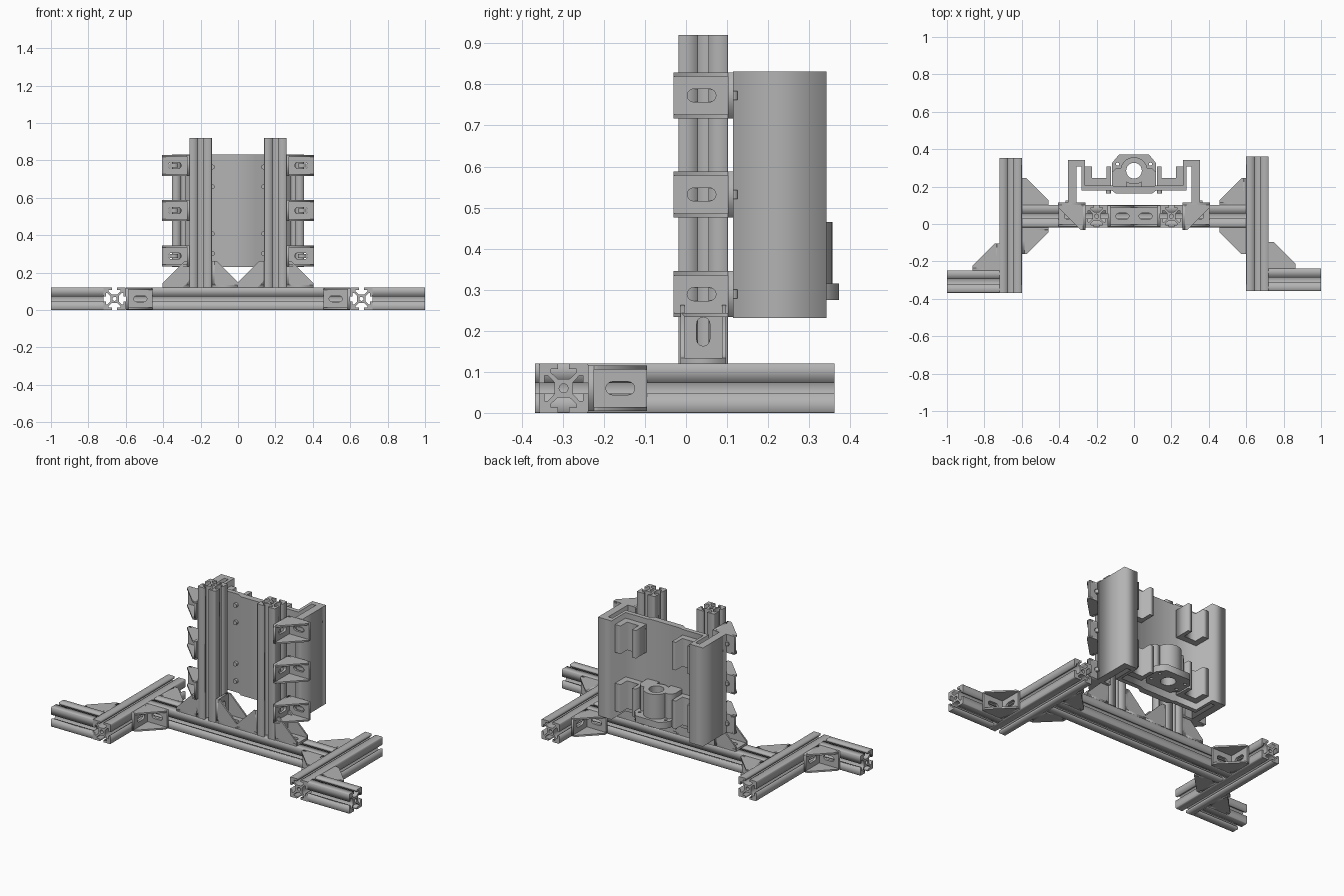
import bpy
from math import cos, sin, pi
from mathutils import Matrix, Vector

if "Cube" in bpy.data.objects:
    bpy.data.objects.remove(bpy.data.objects["Cube"], do_unlink=True)

grey = bpy.data.materials.new("plain grey")
grey.use_nodes = True
grey.diffuse_color = (0.45, 0.45, 0.45, 1)
grey.node_tree.nodes["Principled BSDF"].inputs["Base Color"].default_value = grey.diffuse_color


def frame(origin, xdir, ydir):
    """Placement whose local x and y follow the given directions."""
    x, y = Vector(xdir), Vector(ydir)
    return Matrix.Translation(origin) @ Matrix((x, y, x.cross(y))).transposed().to_4x4()


def prism(name, loops, depth, place):
    """Extrude flat outlines (inner loops become holes), centred on local z."""
    curve = bpy.data.curves.new(name, "CURVE")
    curve.dimensions, curve.fill_mode, curve.extrude = "2D", "BOTH", depth / 2
    for loop in loops:
        spline = curve.splines.new("POLY")
        spline.points.add(len(loop) - 1)
        for point, (x, y) in zip(spline.points, loop):
            point.co = (x, y, 0, 1)
        spline.use_cyclic_u = True
    temp = bpy.data.objects.new(name, curve)
    bpy.context.collection.objects.link(temp)
    mesh = bpy.data.meshes.new_from_object(temp.evaluated_get(bpy.context.evaluated_depsgraph_get()))
    bpy.data.objects.remove(temp)
    mesh.materials.clear()
    mesh.materials.append(grey)
    obj = bpy.data.objects.new(name, mesh)
    obj.matrix_world = place
    bpy.context.collection.objects.link(obj)
    return obj


def circle(r, cx=0, cy=0, n=24):
    return [(cx + r * cos(2 * pi * i / n), cy + r * sin(2 * pi * i / n)) for i in range(n)]


def rect(x0, x1, y0, y1):
    return [(x0, y0), (x1, y0), (x1, y1), (x0, y1)]


def slot(cx, length, r):
    """Rounded slot along local x."""
    half = length / 2 - r
    arc = [(-pi / 2 + pi * i / 8) for i in range(9)]
    return ([(cx + half + r * cos(a), r * sin(a)) for a in arc] +
            [(cx - half - r * cos(a), -r * sin(a)) for a in arc])


def box(name, x0, x1, y0, y1, z0, z1):
    return prism(name, [rect(x0, x1, y0, y1)], z1 - z0, Matrix.Translation((0, 0, (z0 + z1) / 2)))


X, Y, Z = Vector((1, 0, 0)), Vector((0, 1, 0)), Vector((0, 0, 1))

# Slotted aluminium section: one side, repeated by quarter turns
side = [(1, -.95), (1, -.22), (.78, -.22), (.78, -.52), (.64, -.52), (.38, -.24),
        (.38, .24), (.64, .52), (.78, .52), (.78, .22), (1, .22), (1, .95)]
section = []
for turn in range(4):
    for x, y in side:
        for _ in range(turn):
            x, y = -y, x
        section.append((x * .06, y * .06))


def rail(name, start, end):
    start, end = Vector(start), Vector(end)
    axis = (end - start).normalized()
    u = X if abs(axis.x) < .5 else Y
    prism(name, [section, circle(.011, n=12)], (end - start).length,
          frame((start + end) / 2, u, axis.cross(u)))


def bracket(name, corner, a, b, size=.143, width=.112):
    """Cast corner bracket: two slotted legs and two gussets."""
    c = a.cross(b)
    leg = rect(0, size, -width / 2, width / 2)
    hole = slot(.078, .07, .016)
    for d, other in ((a, b), (b, a)):
        prism(name + "_leg", [leg, hole], .014, frame(corner + other * .007, d, c))
    gusset = [(0, 0), (size, 0), (size, .025), (.025, size), (0, size)]
    for s in (-1, 1):
        prism(name + "_gusset", [gusset], .01, frame(corner + c * s * (width / 2 - .005), a, b))


# Base frame
MID = .042
rail("cross_beam", (-.6, MID, .06), (.6, MID, .06))
for s, label, front in ((-1, "right", -.368), (1, "left", -.358)):
    rail(label + "_side_rail", (s * .66, front, .06), (s * .66, front + .72, .06))
    rail(label + "_foot", (s * .72, front + .06, .06), (s, front + .06, .06))
    rail(label + "_upright", (s * .2, MID, .12), (s * .2, MID, .92))
    out = X * s
    bracket(label + "_foot_bracket", Vector((s * .72, front + .12, .06)), out, Y)
    bracket(label + "_beam_back_bracket", Vector((s * .6, MID + .06, .06)), -out, Y)
    bracket(label + "_beam_front_bracket", Vector((s * .6, MID - .06, .06)), -out, -Y)
    bracket(label + "_upright_outer_bracket", Vector((s * .26, MID, .12)), out, Z)
    bracket(label + "_upright_inner_bracket", Vector((s * .14, MID, .12)), -out, Z)
    # Brackets joining the upright to the carriage, with their nuts
    for z in (.289, .532, .773):
        bracket(label + "_carriage_bracket", Vector((s * .26, .116, z)), out, -Y, .147)
        nut = sorted((s * .32, s * .365))
        box(label + "_carriage_nut", *nut, .105, .125, z - .011, z + .011)

# Carriage: back plate with folded side channels
half = [(.095, .162), (.12, .18), (.28, .18), (.28, .308), (.308, .308), (.308, .114),
        (.353, .114), (.353, .342), (.262, .342), (.262, .207), (.12, .207), (.1, .2)]
outline = half + [(-x, y) for x, y in reversed(half)]
prism("carriage_plate", [outline], .6, Matrix.Translation((0, 0, .531)))

# Clips on the back of the plate, with screw heads in front
clip = [(.262, .2), (.262, .308), (.225, .308), (.225, .245), (.147, .245),
        (.147, .308), (.122, .308), (.122, .2)]
for s in (-1, 1):
    for z in (.355, .712):
        prism("plate_clip", [[(s * x, y) for x, y in clip]], .17, Matrix.Translation((0, 0, z)))
        for dz in (-.053, .053):
            prism("clip_screw", [circle(.013, n=12)], .02, frame((s * .137, .174, z + dz), X, Z))

# Nut holder: flange, barrel with bore, and square shoulders
CY = .285
flange = [(.08, .2), (.118, .238), (.118, .325), (.08, .372)]
flange += [(-x, y) for x, y in reversed(flange)]
holes = [circle(.009, .088 * s, CY + t * .035, 8) for s in (-1, 1) for t in (-1, 1)]
prism("holder_flange", [flange, circle(.042, 0, CY)] + holes, .04, Matrix.Translation((0, 0, .295)))
barrel = prism("holder_barrel", [circle(.072, 0, CY, 32), circle(.042, 0, CY)], .15,
               Matrix.Translation((0, 0, .39)))
for s in (-1, 1):
    shoulder = [(.04, .2), (.118, .2), (.118, .275), (.095, .3), (.068, .3), (.065, .255), (.04, .225)]
    prism("holder_shoulder", [[(s * x, y) for x, y in shoulder]], .15, Matrix.Translation((0, 0, .39)))

# Smooth the round barrel only
bpy.ops.object.select_all(action="DESELECT")
barrel.select_set(True)
bpy.context.view_layer.objects.active = barrel
bpy.ops.object.shade_smooth_by_angle()
